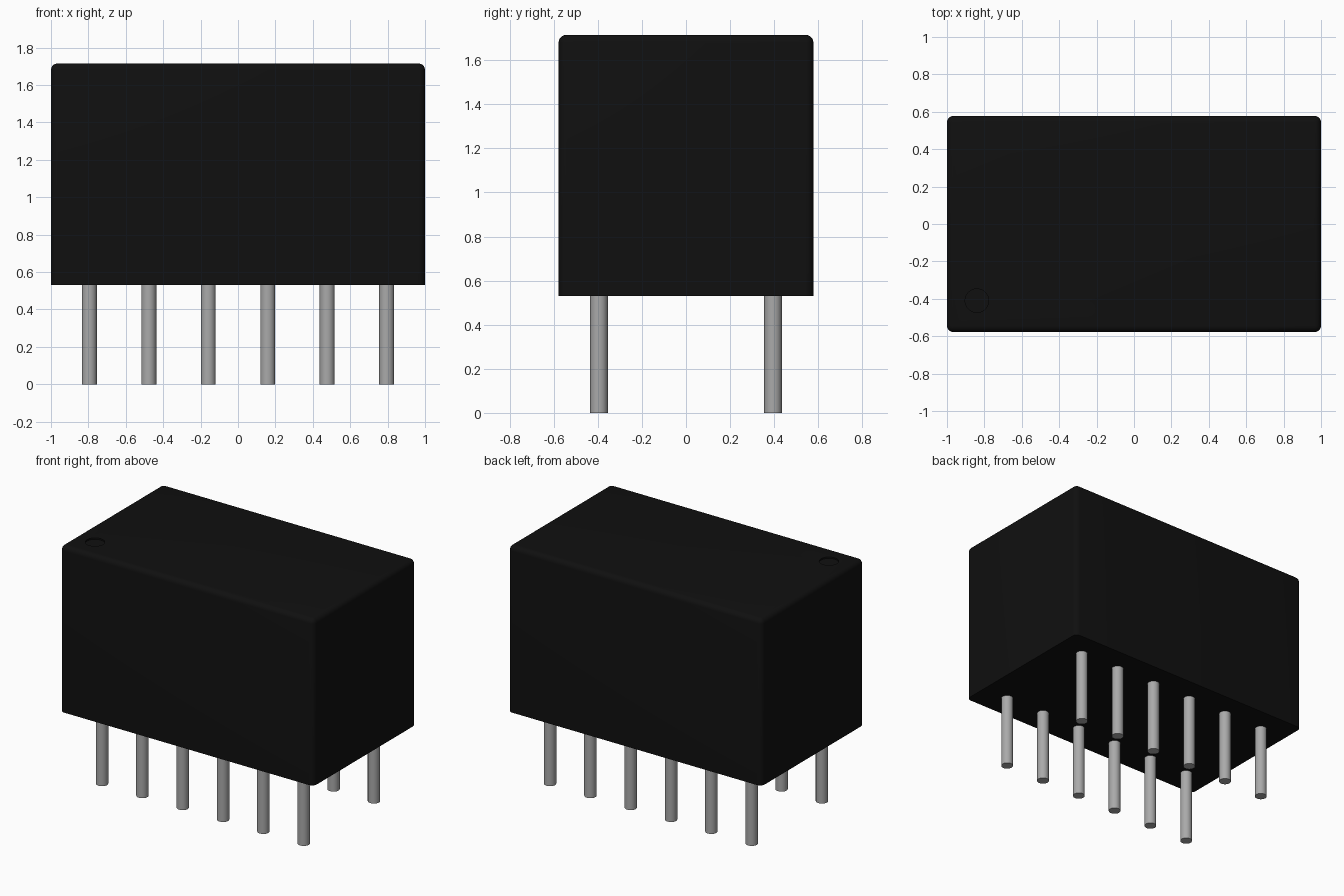
import bpy, bmesh

cube = bpy.data.objects.get("Cube")
if cube:
    bpy.data.objects.remove(cube, do_unlink=True)


def material(name, rgb, roughness):
    m = bpy.data.materials.new(name)
    m.use_nodes = True
    m.diffuse_color = (*rgb, 1)
    bsdf = m.node_tree.nodes["Principled BSDF"]
    bsdf.inputs["Base Color"].default_value = (*rgb, 1)
    bsdf.inputs["Roughness"].default_value = roughness
    return m


BLACK = material("black plastic", (0.005, 0.005, 0.005), 0.6)
GREY = material("pin grey", (0.40, 0.40, 0.40), 0.4)

HALF_X, HALF_Y, BASE, TOP = 1.0, 0.578, 0.53, 1.715
ROUND = 0.035
PIN_R, PIN_Y, PIN_PITCH = 0.04, 0.395, 0.318
MARK = (-0.84, -0.41)


def smooth(obj):
    bpy.ops.object.select_all(action='DESELECT')
    obj.select_set(True)
    bpy.context.view_layer.objects.active = obj
    bpy.ops.object.shade_smooth_by_angle(angle=0.6)


def cylinder(name, x, y, z0, z1, radius, mat, sides):
    bpy.ops.mesh.primitive_cylinder_add(vertices=sides, radius=radius, depth=z1 - z0,
                                        location=(x, y, (z0 + z1) / 2))
    obj = bpy.context.object
    obj.name = obj.data.name = name
    obj.data.materials.append(mat)
    smooth(obj)
    return obj


# Case: box with rounded top and upright edges, sharp around the base
bm = bmesh.new()
bmesh.ops.create_cube(bm, size=1)
for v in bm.verts:
    v.co = (v.co.x * 2 * HALF_X, v.co.y * 2 * HALF_Y, TOP if v.co.z > 0 else BASE)
edges = [e for e in bm.edges if any(v.co.z > BASE + 0.1 for v in e.verts)]
bmesh.ops.bevel(bm, geom=edges, offset=ROUND, segments=5, profile=0.5,
                affect='EDGES', clamp_overlap=True)
mesh = bpy.data.meshes.new("case")
bm.to_mesh(mesh)
bm.free()
mesh.materials.append(BLACK)
case = bpy.data.objects.new("case", mesh)
bpy.context.collection.objects.link(case)

# Shallow round recess marking the first pin
cutter = cylinder("mark_cutter", *MARK, TOP - 0.01, TOP + 0.05, 0.063, BLACK, 40)
cutter.hide_render = True
cut = case.modifiers.new("mark recess", 'BOOLEAN')
cut.operation = 'DIFFERENCE'
cut.solver = 'EXACT'
cut.object = cutter
bpy.context.view_layer.objects.active = case
bpy.ops.object.modifier_apply(modifier=cut.name)
bpy.data.objects.remove(cutter, do_unlink=True)
smooth(case)

# Two rows of six round pins
for row, y in (("front", -PIN_Y), ("back", PIN_Y)):
    for i in range(6):
        cylinder(f"{row}_pin_{i + 1}", (i - 2.5) * PIN_PITCH, y, 0, BASE + 0.01,
                 PIN_R, GREY, 32)
